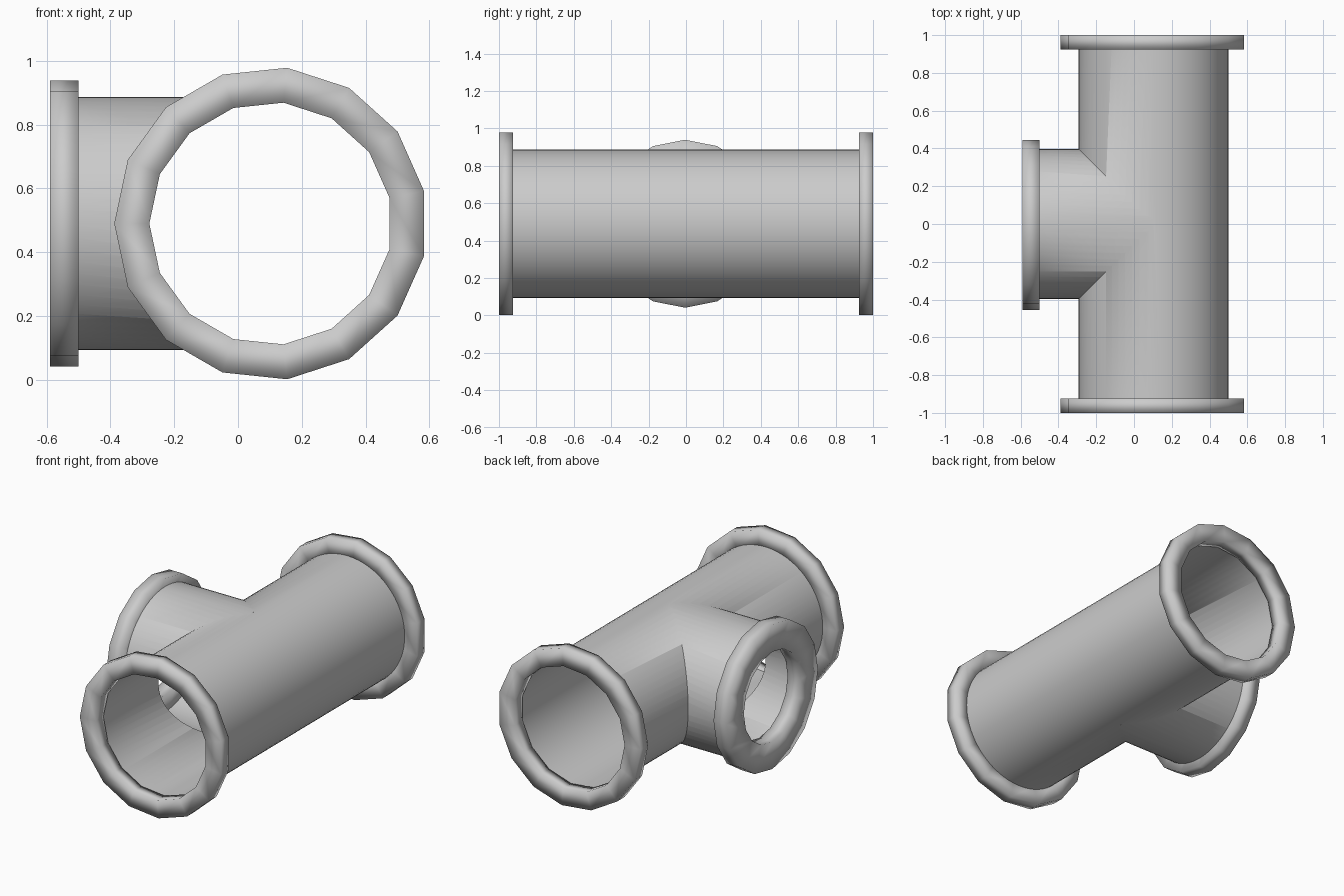
import bpy, math
from mathutils import Matrix, Vector

cube = bpy.data.objects.get("Cube")
if cube:
    bpy.data.objects.remove(cube, do_unlink=True)

grey = bpy.data.materials.new("pipe_grey")
grey.use_nodes = True
colour = (0.6, 0.6, 0.6, 1)
grey.diffuse_color = colour
grey.node_tree.nodes["Principled BSDF"].inputs["Base Color"].default_value = colour

X, Z = 0.103, 0.49          # axis of the main pipe
Y_AXIS, X_AXIS = "Y", "X"


def cylinder(name, axis, radius, start, end, sides=64):
    """Solid cylinder along the main (Y) or branch (X) axis."""
    mid = (start + end) / 2
    if axis == Y_AXIS:
        loc, rot = (X, mid, Z), (math.pi / 2, 0, 0)
    else:
        loc, rot = (mid, 0, Z), (0, math.pi / 2, 0)
    bpy.ops.mesh.primitive_cylinder_add(vertices=sides, radius=radius, depth=end - start,
                                        location=loc, rotation=rot)
    obj = bpy.context.object
    obj.name = name
    return obj


def boolean(target, tool, operation):
    bpy.context.view_layer.objects.active = target
    mod = target.modifiers.new(operation, "BOOLEAN")
    mod.operation, mod.object, mod.solver = operation, tool, "EXACT"
    bpy.ops.object.modifier_apply(modifier=mod.name)
    bpy.data.objects.remove(tool, do_unlink=True)


def flange(name, axis, centre, start, end, outer, inner, sides, turn):
    """Faceted ring with a rectangular section and soft shading."""
    section = [(outer, start), (outer, end), (inner, end), (inner, start)]
    verts, faces = [], []
    for i in range(sides):
        a = turn + math.tau * i / sides
        for r, t in section:
            u, v = r * math.cos(a), r * math.sin(a)
            p = (u, t, v) if axis == Y_AXIS else (t, u, v)
            verts.append(Vector(p) + Vector(centre))
        for k in range(4):
            j, n = (i + 1) % sides, (k + 1) % 4
            quad = (4 * i + k, 4 * i + n, 4 * j + n, 4 * j + k)
            faces.append(quad if axis == X_AXIS else quad[::-1])
    mesh = bpy.data.meshes.new(name)
    mesh.from_pydata(verts, [], faces)
    mesh.materials.append(grey)
    mesh.shade_smooth()
    obj = bpy.data.objects.new(name, mesh)
    bpy.context.collection.objects.link(obj)
    return obj


# Tee body: two joined pipes, then both bores cut through
body = cylinder("tee_body", Y_AXIS, 0.396, -0.97, 0.97)
boolean(body, cylinder("branch_pipe", X_AXIS, 0.397, -0.54, X), "UNION")
boolean(body, cylinder("main_bore", Y_AXIS, 0.383, -1.1, 1.1), "DIFFERENCE")
boolean(body, cylinder("branch_bore", X_AXIS, 0.382, -0.8, X), "DIFFERENCE")
body.data.materials.clear()
body.data.materials.append(grey)
bpy.ops.object.select_all(action="DESELECT")
body.select_set(True)
bpy.context.view_layer.objects.active = body
bpy.ops.object.shade_smooth_by_angle(angle=math.radians(50))

# End flanges
for label, start in (("front", -1.0), ("back", 0.925)):
    flange(label + "_flange", Y_AXIS, (X, 0, Z), start, start + 0.075, 0.491, 0.381, 15, math.pi)
flange("branch_flange", X_AXIS, (0, -0.005, Z), -0.59, -0.5, 0.449, 0.28, 16, 0)
